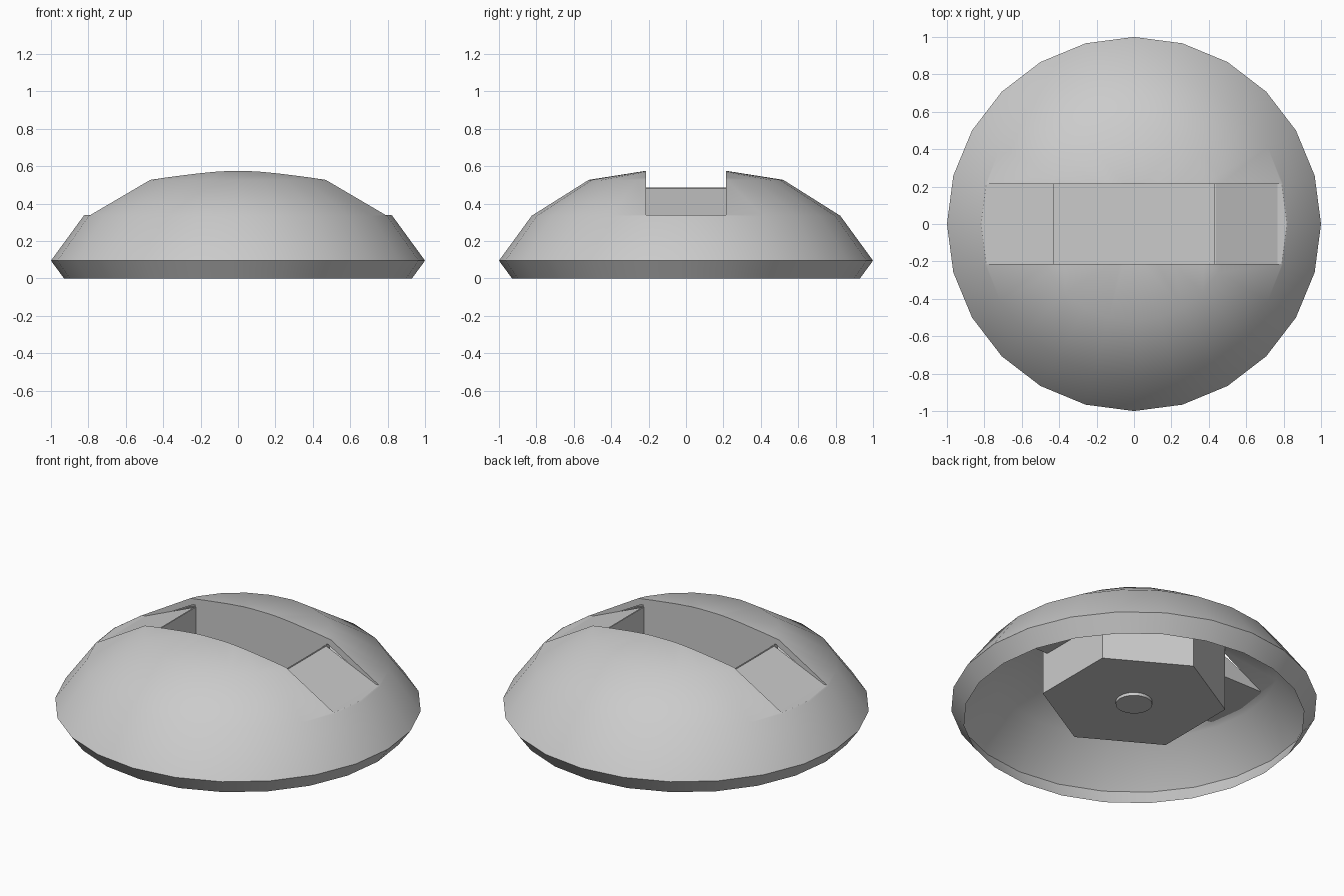
import bpy, bmesh
from math import cos, sin, pi, radians

cube = bpy.data.objects.get("Cube")
if cube:
    bpy.data.objects.remove(cube, do_unlink=True)

grey = bpy.data.materials.new("plain_grey")
grey.use_nodes = True
grey.diffuse_color = (0.6, 0.6, 0.6, 1)
grey.node_tree.nodes["Principled BSDF"].inputs["Base Color"].default_value = (0.6, 0.6, 0.6, 1)


def finish(name, bm):
    bmesh.ops.remove_doubles(bm, verts=bm.verts, dist=1e-5)
    bmesh.ops.recalc_face_normals(bm, faces=bm.faces)
    mesh = bpy.data.meshes.new(name)
    bm.to_mesh(mesh)
    bm.free()
    obj = bpy.data.objects.new(name, mesh)
    mesh.materials.append(grey)
    bpy.context.collection.objects.link(obj)
    return obj


def lathe(name, profile, sides, start=0.0):
    """Revolve a pole-to-pole (radius, z) profile around z."""
    bm = bmesh.new()
    rings = []
    for r, z in profile:
        if r == 0:
            rings.append([bm.verts.new((0, 0, z))] * sides)
        else:
            angles = [start + 2 * pi * i / sides for i in range(sides)]
            rings.append([bm.verts.new((r * cos(a), r * sin(a), z)) for a in angles])
    for low, high in zip(rings, rings[1:]):
        for i in range(sides):
            j = (i + 1) % sides
            bm.faces.new(dict.fromkeys((low[i], low[j], high[j], high[i])))
    return finish(name, bm)


def extrude_y(name, outline, half_width):
    """Extrude an (x, z) outline across y."""
    bm = bmesh.new()
    face = bm.faces.new([bm.verts.new((x, -half_width, z)) for x, z in outline])
    made = bmesh.ops.extrude_face_region(bm, geom=[face])["geom"]
    verts = [v for v in made if isinstance(v, bmesh.types.BMVert)]
    bmesh.ops.translate(bm, verts=verts, vec=(0, 2 * half_width, 0))
    return finish(name, bm)


def cut(obj, half_x, bottom):
    """Cut a box-shaped slot, open at the top."""
    box = extrude_y("slot_cutter", [(-half_x, bottom), (half_x, bottom), (half_x, 1), (-half_x, 1)], SLOT)
    box.hide_render = True
    mod = obj.modifiers.new("slot", "BOOLEAN")
    mod.operation, mod.solver, mod.object = "DIFFERENCE", "EXACT", box
    activate(obj)
    bpy.ops.object.modifier_apply(modifier=mod.name)
    bpy.data.objects.remove(box, do_unlink=True)


def activate(obj):
    bpy.ops.object.select_all(action="DESELECT")
    obj.select_set(True)
    bpy.context.view_layer.objects.active = obj


SLOT = 0.215
LIP = 0.34
RAMP_TOP = 0.485
PIT = 0.43

# Thin domed shell, open underneath
outer = [(0, 0.583), (0.23, 0.573), (0.52, 0.527), (0.825, 0.335), (1, 0.095), (0.93, 0)]
inner = [(0.975, 0.095), (0.79, 0.322), (0.5, 0.495), (0.22, 0.54), (0, 0.55)]
shell = lathe("dome_shell", outer + inner, 24)
cut(shell, 0.95, LIP)

# Hexagonal housing with a deep pit
housing = lathe("hex_housing", [(0, 0.105), (0.505, 0.105), (0.505, 0.51), (0.2, 0.556), (0, 0.566)], 6, pi / 2)
cut(housing, PIT, 0.15)
cut(housing, 0.6, RAMP_TOP)

# Sloping ramps at both ends of the slot
ramps = []
for side, name in ((1, "left_ramp"), (-1, "right_ramp")):
    outline = [(side * PIT, LIP), (side * 0.768, LIP), (side * PIT, RAMP_TOP)]
    ramps.append(extrude_y(name, outline, SLOT))

# Small round boss under the housing
boss = lathe("bottom_boss", [(0, 0.087), (0.1, 0.087), (0.1, 0.11), (0, 0.11)], 20)

for obj in [shell, housing, boss] + ramps:
    activate(obj)
    bpy.ops.object.shade_smooth_by_angle(angle=radians(32))
